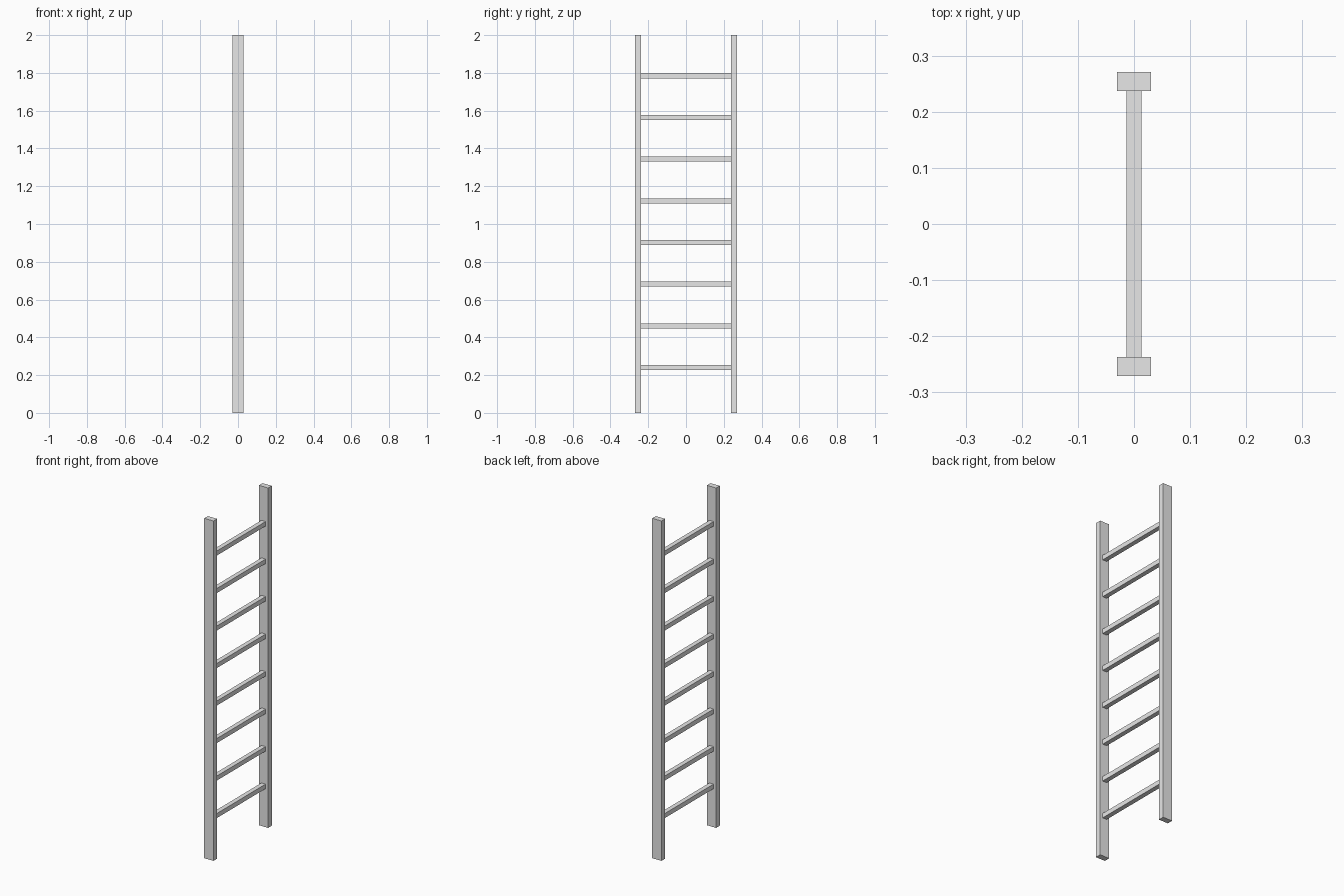
import bpy

# Remove the default cube
cube = bpy.data.objects.get("Cube")
if cube:
    bpy.data.objects.remove(cube, do_unlink=True)

HEIGHT = 2.0
RAIL_WIDTH, RAIL_DEPTH = 0.06, 0.034
RAIL_Y = 0.254
RUNG_SIZE = 0.027
RUNG_COUNT = 8
FIRST_RUNG, RUNG_STEP = 0.24, 0.2207

# Single plain grey
grey = bpy.data.materials.new("plain grey")
grey.use_nodes = True
colour = (0.8, 0.8, 0.8, 1.0)
grey.diffuse_color = colour
grey.node_tree.nodes["Principled BSDF"].inputs["Base Color"].default_value = colour


def box(name, centre, size):
    bpy.ops.mesh.primitive_cube_add(size=1, location=centre)
    obj = bpy.context.object
    obj.name = name
    obj.scale = size
    bpy.ops.object.transform_apply(location=False, rotation=False, scale=True)
    obj.data.materials.append(grey)
    return obj


# Upright rails
for name, side in (("front_rail", -1), ("back_rail", 1)):
    box(name, (0, side * RAIL_Y, HEIGHT / 2), (RAIL_WIDTH, RAIL_DEPTH, HEIGHT))

# Square rungs spanning between the inner rail faces
span = 2 * RAIL_Y - RAIL_DEPTH
for i in range(RUNG_COUNT):
    box(f"rung_{i + 1}", (0, 0, FIRST_RUNG + i * RUNG_STEP), (RUNG_SIZE, span, RUNG_SIZE))
